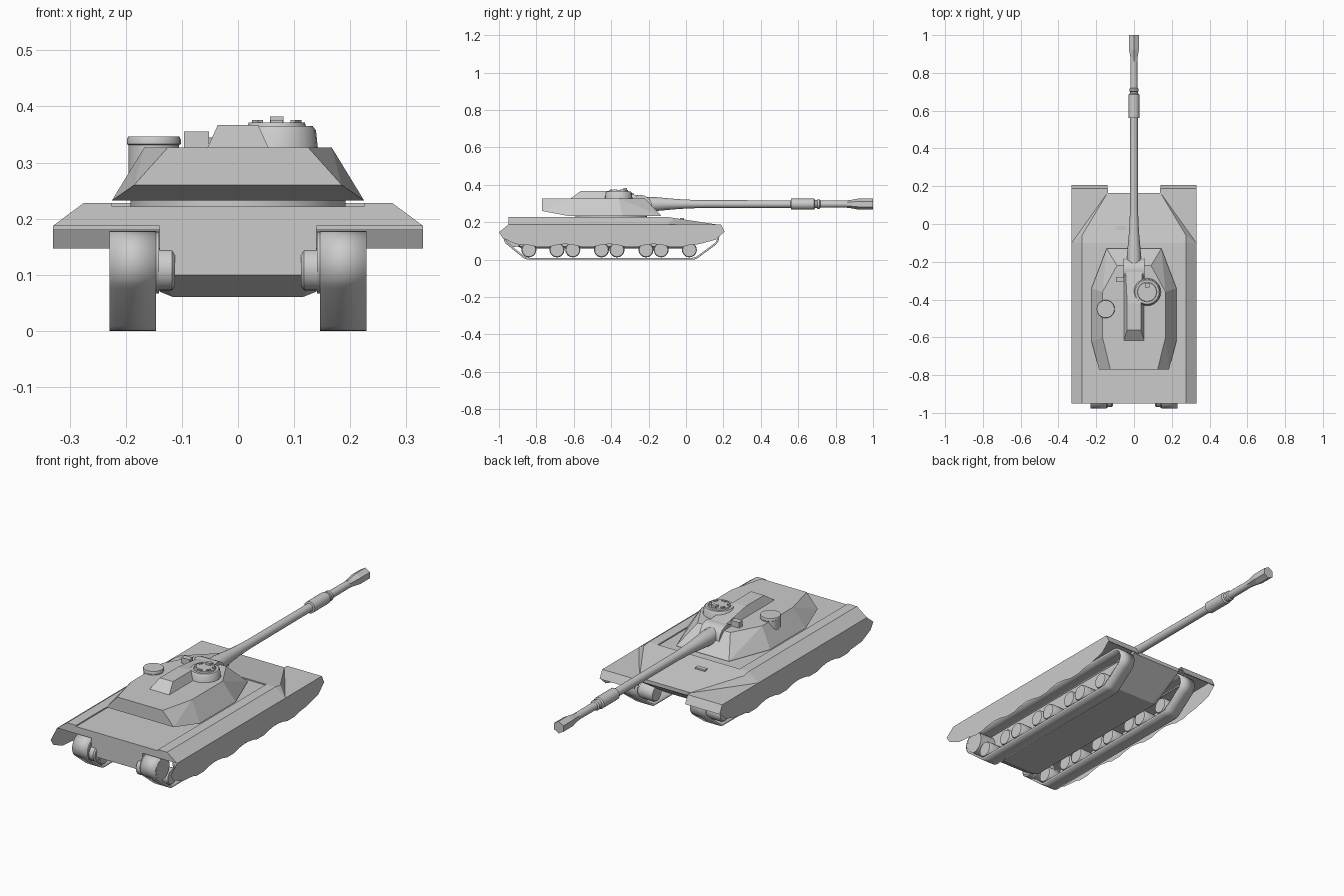
import bpy, bmesh, math
from mathutils import Matrix, Vector
from mathutils.geometry import convex_hull_2d

if "Cube" in bpy.data.objects:
    bpy.data.objects.remove(bpy.data.objects["Cube"])


def finish(name, bm, smooth=False):
    bmesh.ops.recalc_face_normals(bm, faces=bm.faces[:])
    me = bpy.data.meshes.new(name)
    bm.to_mesh(me)
    bm.free()
    ob = bpy.data.objects.new(name, me)
    bpy.context.collection.objects.link(ob)
    if smooth:
        bpy.context.view_layer.objects.active = ob
        ob.select_set(True)
        bpy.ops.object.shade_smooth_by_angle(angle=math.radians(35))
        ob.select_set(False)
    return ob


def prism(name, pts, a, b, axis):
    """Extrude a profile: axis 'x' takes (y, z) points, axis 'y' takes (x, z)."""
    bm = bmesh.new()
    vec = (lambda p, t: (t, p[0], p[1])) if axis == 'x' else (lambda p, t: (p[0], t, p[1]))
    f = bm.faces.new([bm.verts.new(vec(p, a)) for p in pts])
    if a != b:
        r = bmesh.ops.extrude_face_region(bm, geom=[f], use_keep_orig=True)
        d = Vector((b - a, 0, 0)) if axis == 'x' else Vector((0, b - a, 0))
        bmesh.ops.translate(bm, vec=d, verts=[v for v in r['geom'] if isinstance(v, bmesh.types.BMVert)])
    return finish(name, bm)


def hull(name, half):
    """Convex solid from points given for the +x half."""
    bm = bmesh.new()
    for x, y, z in half:
        for s in (1, -1):
            bm.verts.new((s * x, y, z))
    bmesh.ops.convex_hull(bm, input=bm.verts[:])
    bmesh.ops.dissolve_limit(bm, angle_limit=0.02, verts=bm.verts[:], edges=bm.edges[:])
    return finish(name, bm)


def box(name, x, y, z):
    return prism(name, [(y[0], z[0]), (y[1], z[0]), (y[1], z[1]), (y[0], z[1])], x[0], x[1], 'x')


def lathe(name, prof, centre, axis='z', n=24, start=0.0):
    """Closed solid of revolution from (radius, distance) rings."""
    rot = {'z': Matrix(), 'y': Matrix.Rotation(-math.pi / 2, 4, 'X'),
           'x': Matrix.Rotation(math.pi / 2, 4, 'Y')}[axis]
    bm = bmesh.new()
    rings = []
    for r, h in prof:
        rings.append([bm.verts.new(Vector(centre) + rot @ Vector(
            (r * math.cos(start + i * math.tau / n), r * math.sin(start + i * math.tau / n), h)))
            for i in range(n)])
    for p, q in zip(rings, rings[1:]):
        for i in range(n):
            bm.faces.new((p[i], p[(i + 1) % n], q[(i + 1) % n], q[i]))
    bm.faces.new(rings[0])
    bm.faces.new(rings[-1])
    return finish(name, bm, n > 8)


# Upper hull: deck with shallow recess and sloped shoulders
deck = [(.33, .187), (.275, .228), (.225, .228), (.225, .222)]
prism("upper_hull", deck + [(-x, z) for x, z in reversed(deck)], -.95, -.10, 'y')
# Glacis wedge that narrows to the nose
hull("glacis", [(.33, -.10, .187), (.275, -.10, .228), (.275, -.06, .222), (.14, .115, .192),
                (.14, .165, .188), (.14, .165, .18), (.33, -.10, .183)])
# Lower hull tub
hull("lower_hull", [(.14, -.95, .19), (.14, -.95, .10), (.14, -.93, .09), (.115, -.88, .06),
                    (.14, -.88, .07), (.115, 0, .06), (.14, 0, .07), (.14, .165, .17), (.14, .165, .185)])
# Driver's periscope
box("driver_periscope", (-.097, -.043), (-.032, -.01), (.205, .222))

# Side skirt outline with a scalloped lower edge
skirt = [(-.95, .187), (-1.0, .147), (-.98, .115), (-.91, .083)]
for k in range(4):
    c = -.765 + k * .237
    skirt += [(c - .06, .076), (c - .03, .067), (c + .03, .067), (c + .06, .076)]
    if k < 3:
        skirt.append((c + .118, .084))
skirt += [(.07, .083), (.16, .107), (.203, .147), (.185, .187)]

# Outer line of the track, wrapped around four rollers
pts = []
for cy, cz, r in ((-.92, .122, .056), (-.84, .05, .05), (.035, .05, .05), (.122, .122, .056)):
    for i in range(32):
        a = i * math.tau / 32
        pts.append(Vector((cy + r * math.cos(a), cz + r * math.sin(a))))
loop = [pts[i] for i in convex_hull_2d(pts)]

for s, side in ((1, "right"), (-1, "left")):
    prism("skirt_" + side, skirt, s * .33, s * .33, 'x')
    # Fender and front mudguard
    box("front_fender_" + side, sorted((s * .138, s * .33)), (-.10, .187), (.180, .187))
    prism("mudguard_" + side, [(.18, .187), (.187, .187), (.207, .147), (.202, .147)],
          s * .14, s * .33, 'x')
    # Track belt
    bm = bmesh.new()
    a = [bm.verts.new((s * .146, p.x, p.y)) for p in loop]
    b = [bm.verts.new((s * .229, p.x, p.y)) for p in loop]
    for i in range(len(loop)):
        j = (i + 1) % len(loop)
        f = bm.faces.new((a[i], a[j], b[j], b[i]))
        f.normal_update()
        mid = Vector((0, -.4, .09))
        if f.normal.dot(f.calc_center_median() - mid) < 0:
            f.normal_flip()
    ob = finish("track_" + side, bm, True)
    m = ob.modifiers.new("thickness", 'SOLIDIFY')
    m.thickness = .010
    m.offset = -1
    # Drive sprocket and final drive hub
    w = .044
    lathe("drive_sprocket_" + side, [(.055, -w), (.055, w)], (s * .185, -.92, .122), 'x', 32)
    lathe("final_drive_" + side, [(.030, -.018), (.038, -.012), (.038, .012), (.030, .018)],
          (s * .13, -.932, .11), 'x', 24)
    # Road wheels
    for y in (-.84, -.69, -.605, -.452, -.369, -.214, -.133, .018):
        lathe("road_wheel_" + side, [(.036, -.04), (.04, -.034), (.04, .034), (.036, .04)],
              (s * .187, y, .052), 'x', 20)

# Turret shell and ring
lathe("turret_ring", [(.192, .218), (.192, .235)], (0, -.40, 0), 'z', 32)
hull("turret", [(.145, -.13, .232), (.225, -.34, .232), (.225, -.62, .232), (.185, -.77, .26),
                (.09, -.22, .327), (.167, -.36, .327), (.167, -.60, .327), (.125, -.77, .327)])
# Raised roof spine
hull("roof_spine", [(.055, -.62, .325), (.055, -.24, .325), (.036, -.562, .367),
                    (.036, -.42, .367), (.045, -.24, .342)])

# Gun mantlet, barrel and muzzle
lathe("mantlet", [(.06, -.055), (.06, .055)], (0, -.242, .285), 'x', 24)
lathe("gun_barrel", [(.037, -.24), (.037, -.16), (.027, -.05), (.024, 0), (.021, .08), (.02, .56),
                     (.029, .562), (.029, .685), (.022, .69), (.022, .70), (.025, .703), (.025, .715),
                     (.019, .72), (.018, .87)], (0, 0, .297), 'y', 20)
lathe("muzzle_brake", [(.02, .86), (.021, .875), (.030, .925), (.030, 1.0)],
      (0, 0, .297), 'y', 6, math.pi / 2)

# Commander's cupola with hatch and periscopes
C = (.069, -.36)
lathe("cupola", [(.075, .31), (.070, .357), (.064, .365), (.052, .365), (.050, .371)], (*C, 0), 'z', 24)
for k in range(6):
    a = k * math.tau / 6 + math.pi / 6
    bm = bmesh.new()
    bmesh.ops.create_cube(bm, size=1, matrix=Matrix.Translation(
        (C[0] + .04 * math.cos(a), C[1] + .04 * math.sin(a), .371))
        @ Matrix.Rotation(a, 4, 'Z') @ Matrix.Diagonal((.01, .022, .010, 1)))
    finish("cupola_periscope", bm)
box("hatch_handle", (C[0] - .012, C[0] + .012), (C[1] + .025, C[1] + .045), (.368, .382))

# Drum-shaped sight on the left shoulder
lathe("side_sight", [(.045, .272), (.045, .331), (.048, .333), (.048, .341), (.046, .346)],
      (-.150, -.45, 0), 'z', 24)
# Small sight box beside the gun
box("gunner_sight", (-.096, -.052), (-.308, -.28), (.32, .355))
